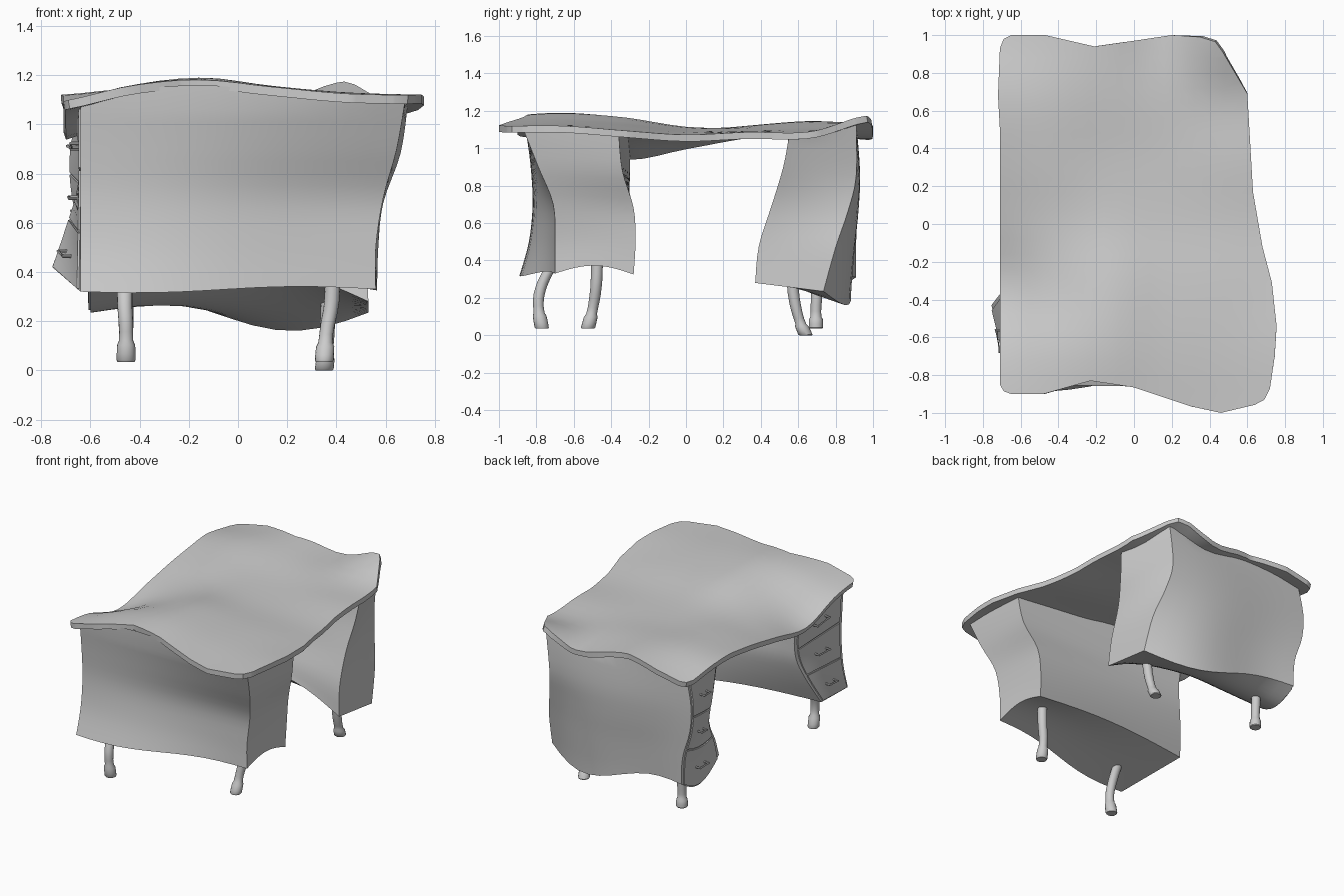
import bpy, bmesh, math
from mathutils import Vector

if "Cube" in bpy.data.objects:
    bpy.data.objects.remove(bpy.data.objects["Cube"])


def spline(p, t):
    """Smooth curve through evenly spaced values or vectors, t in 0..1."""
    n = len(p) - 1
    i = max(0, min(int(t * n), n - 1))
    f = t * n - i
    a, b, c, d = p[max(i - 1, 0)], p[i], p[i + 1], p[min(i + 2, n)]
    return b + (c - a) * (f / 2) + (a * 2 - b * 5 + c * 4 - d) * (f * f / 2) \
        + (b * 3 - a - c * 3 + d) * (f ** 3 / 2)


def finish(name, bm, thick=0.0, offset=-1):
    me = bpy.data.meshes.new(name)
    bmesh.ops.remove_doubles(bm, verts=bm.verts, dist=1e-4)
    bmesh.ops.recalc_face_normals(bm, faces=bm.faces)
    if thick and offset == -1 and sum(f.normal.z * f.calc_area() for f in bm.faces) < 0:
        bmesh.ops.reverse_faces(bm, faces=bm.faces)
    bm.to_mesh(me)
    bm.free()
    ob = bpy.data.objects.new(name, me)
    bpy.context.collection.objects.link(ob)
    bpy.ops.object.select_all(action='DESELECT')
    ob.select_set(True)
    bpy.context.view_layer.objects.active = ob
    if thick:
        m = ob.modifiers.new("thickness", 'SOLIDIFY')
        m.thickness, m.offset = thick, offset
        bpy.ops.object.modifier_apply(modifier=m.name)
    bpy.ops.object.shade_smooth_by_angle(angle=math.radians(35))
    return ob


def grid(bm, rows, closed=False):
    vs = [[bm.verts.new(p) for p in r] for r in rows]
    n = len(rows[0])
    for a, b in zip(vs, vs[1:]):
        for j in range(n if closed else n - 1):
            k = (j + 1) % n
            bm.faces.new((a[j], a[k], b[k], b[j]))
    return vs


# Wavy table-top height field (rows run front to back, columns left to right)
HEIGHTS = [
    [1.10, 1.155, 1.17, 1.15, 1.125, 1.118],
    [1.07, 1.155, 1.19, 1.155, 1.13, 1.12],
    [0.97, 1.09, 1.165, 1.135, 1.115, 1.095],
    [1.03, 1.085, 1.115, 1.10, 1.085, 1.07],
    [1.09, 1.12, 1.11, 1.095, 1.09, 1.085],
    [1.12, 1.145, 1.13, 1.10, 1.09, 1.09],
    [1.075, 1.125, 1.135, 1.085, 1.18, 1.18]]


def height(x, y):
    u = min(1, max(0, (x + 0.72) / 1.44))
    v = min(1, max(0, (y + 1) / 2))
    return spline([spline(r, u) for r in HEIGHTS], v)


# Table top: flat outline, cut into a grid, then lifted onto the height field
OUTLINE = [(-.71, .93), (-.69, .98), (-.65, 1), (-.47, 1), (-.21, .94), (0, .97),
           (.2, 1), (.35, .99), (.43, .965), (.47, .91), (.6, .69), (.63, .17), (.68, -.12),
           (.73, -.31), (.755, -.54), (.745, -.7), (.72, -.87), (.69, -.93),
           (.64, -.957), (.46, -1), (.3, -.965), (0, -.865), (-.23, -.83),
           (-.48, -.9), (-.65, -.9), (-.69, -.885), (-.71, -.85), (-.71, .5), (-.72, .68)]
bm = bmesh.new()
bm.faces.new([bm.verts.new((x, y, 0)) for x, y in reversed(OUTLINE)])
cuts = [((i * .08, 0, 0), (1, 0, 0)) for i in range(-8, 10)]
cuts += [((0, i * .08, 0), (0, 1, 0)) for i in range(-12, 13)]
for co, no in cuts:
    bmesh.ops.bisect_plane(bm, geom=bm.verts[:] + bm.edges[:] + bm.faces[:],
                           plane_co=co, plane_no=no, dist=1e-4)
for v in bm.verts:
    v.co.z = height(v.co.x, v.co.y)
finish("table_top", bm, 0.036)

OUT = [Vector(d) for d in ((0, -1, 0), (1, 0, 0), (0, 1, 0), (-1, 0, 0))]
SEG, LEV = 12, 16


def pedestal(name, corners, bulge, sag):
    """corners: 4 vertical edges FL, FR, BR, BL from top to bottom.
    bulge: per side (top, bottom, skew); sag: per side bottom (middle, skew)."""
    edges = []
    for e in corners:
        e = [Vector(p) for p in e]
        e[0].z = height(e[0].x, e[0].y) - 0.02
        edges.append(e)

    def side(s, t, w):
        p = spline(edges[s], w).lerp(spline(edges[(s + 1) % 4], w), t)
        k, k2 = math.sin(math.pi * t), math.sin(math.tau * t)
        p += OUT[s] * (k * (bulge[s][0] * (1 - w) + bulge[s][1] * w) + k2 * bulge[s][2] * w)
        p.z += (sag[s][0] * k + sag[s][1] * k2) * w ** 3
        if w < 1e-6:
            p.z = height(p.x, p.y) - 0.02
        return p

    # Cabinet walls and bottom (blended between its four border edges)
    bm = bmesh.new()
    grid(bm, [[side(s, i / SEG, l / LEV) for s in range(4) for i in range(SEG)]
              for l in range(LEV + 1)], True)
    c = [side(s, 0, 1) for s in range(4)]
    rows = []
    for j in range(SEG + 1):
        v = j / SEG
        rows.append([])
        for i in range(SEG + 1):
            u = i / SEG
            p = side(0, u, 1).lerp(side(2, 1 - u, 1), v)
            p += side(3, 1 - v, 1).lerp(side(1, v, 1), u)
            p -= c[0].lerp(c[1], u).lerp(c[3].lerp(c[2], u), v)
            rows[-1].append(p)
    grid(bm, rows)
    finish(name + "_cabinet", bm)

    # Three drawer fronts with bar handles on the left face
    for d in range(3):
        w0, w1 = 0.04 + d * 0.32, 0.04 + d * 0.32 + 0.305
        bm = bmesh.new()
        grid(bm, [[side(3, 0.06 + 0.88 * i / 8, w0 + (w1 - w0) * j / 8) + OUT[3] * 0.002
                   for i in range(9)] for j in range(9)])
        finish(f"{name}_drawer_{d + 1}", bm, 0.012, 0)
        w = (w0 + w1) / 2
        a, b = side(3, 0.38, w), side(3, 0.62, w)
        run = (b - a).normalized()
        n1 = run.cross(OUT[3]).normalized()
        o = OUT[3] * 0.04
        path = [(a, run), (a + o, run - OUT[3]), (b + o, run + OUT[3]), (b, run)]
        bm = bmesh.new()
        grid(bm, [[p + (n1 * math.cos(q) + n2 * math.sin(q)) * 0.007
                   for q in [k * math.tau / 8 for k in range(8)]] for p, n2 in path], True)
        finish(f"{name}_handle_{d + 1}", bm)


pedestal("front",
         [[(-.64, -.85, 1.09), (-.64, -.83, .9), (-.64, -.82, .7), (-.64, -.84, .5), (-.64, -.89, .32)],
          [(.68, -.87, 1.08), (.645, -.79, .9), (.59, -.71, .7), (.56, -.70, .5), (.56, -.70, .33)],
          [(.69, -.36, 1.07), (.66, -.34, .88), (.59, -.28, .68), (.57, -.27, .5), (.565, -.28, .325)],
          [(-.65, -.30, .99), (-.635, -.30, .85), (-.65, -.31, .72), (-.70, -.36, .57), (-.755, -.43, .42)]],
         [(0, .02, .02), (0, 0, 0), (0, 0, 0), (0, 0, 0)],
         [(.005, -.01), (.045, 0), (.04, 0), (0, 0)])
pedestal("back",
         [[(-.63, .54, 1.05), (-.61, .57, .82), (-.58, .57, .62), (-.60, .53, .48), (-.60, .49, .36)],
          [(.57, .55, 1.07), (.55, .52, .9), (.52, .46, .7), (.52, .39, .48), (.53, .37, .28)],
          [(.46, .91, 1.1), (.43, .91, .85), (.46, .865, .66), (.51, .80, .47), (.53, .735, .235)],
          [(-.64, .91, 1.04), (-.68, .915, .88), (-.67, .915, .7), (-.61, .91, .5), (-.60, .91, .31)]],
         [(0, 0, 0), (0, 0, 0), (0, .06, .03), (0, 0, 0)],
         [(.10, -.02), (0, 0), (-.06, -.05), (-.1, 0)])


# Bent legs ending in a wider foot
def leg(name, path):
    path = [Vector(p) for p in path]
    pts = [(spline(path, i / 10), r) for i, r in
           [(0, .031), (1, .031), (2, .031), (3, .031), (4, .03), (5, .03), (6, .029),
            (7, .028), (7.8, .029), (8.2, .037), (9, .038), (9.7, .038), (10, .034)]]
    bm = bmesh.new()
    vs = grid(bm, [[p + Vector((math.cos(q), math.sin(q), 0)) * r
                    for q in [k * math.tau / 16 for k in range(16)]] for p, r in pts], True)
    bm.faces.new(vs[-1])
    bm.faces.new(vs[0])
    finish(name, bm)


leg("front_left_leg", [(-.46, -.72, .37), (-.46, -.77, .27), (-.455, -.79, .17), (-.455, -.77, .035)])
leg("front_right_leg", [(.385, -.475, .40), (.38, -.48, .27), (.36, -.495, .16), (.35, -.525, .035)])
leg("back_left_leg", [(-.455, .70, .38), (-.455, .70, .25), (-.455, .695, .14), (-.455, .695, .035)])
leg("back_right_leg", [(.37, .57, .34), (.365, .575, .22), (.36, .60, .1), (.35, .64, 0)])
